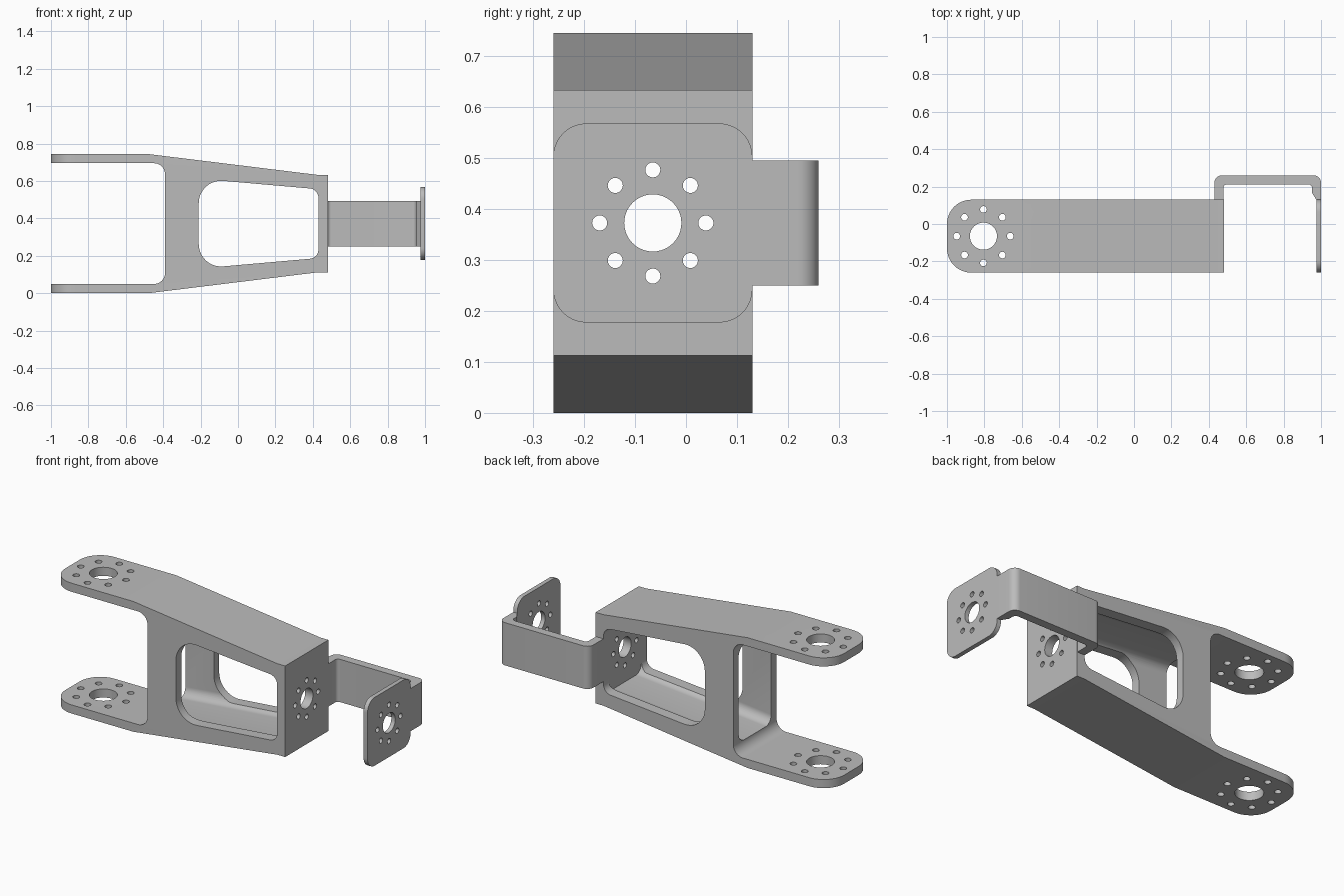
import bpy, bmesh, math
from mathutils import Vector

cube = bpy.data.objects.get("Cube")
if cube:
    bpy.data.objects.remove(cube, do_unlink=True)

MID_Z = 0.372    # symmetry plane between the two arms
MID_Y = -0.065   # middle of the arm width

metal = bpy.data.materials.new("grey metal")
metal.use_nodes = True
grey = (0.5, 0.5, 0.5, 1)
metal.diffuse_color = grey
metal.node_tree.nodes["Principled BSDF"].inputs["Base Color"].default_value = grey


def rounded(corners, steps=10):
    """Polygon whose corners (u, v, radius) are replaced by arcs."""
    out = []
    for i, corner in enumerate(corners):
        p = Vector(corner[:2])
        if len(corner) < 3:
            out.append(p)
            continue
        a = (Vector(corners[i - 1][:2]) - p).normalized()
        b = (Vector(corners[(i + 1) % len(corners)][:2]) - p).normalized()
        r, half = corner[2], a.angle(b) / 2
        centre = p + (a + b).normalized() * r / math.sin(half)
        start = p + a * r / math.tan(half) - centre
        end = p + b * r / math.tan(half) - centre
        sweep = start.angle_signed(end)
        for k in range(steps + 1):
            t = -sweep * k / steps
            out.append(centre + Vector((start.x * math.cos(t) - start.y * math.sin(t),
                                        start.x * math.sin(t) + start.y * math.cos(t))))
    return out


def mirrored(half):
    """Complete an outline of (u, height above middle, radius) below the middle."""
    low = [(c[0], -c[1], *c[2:]) for c in reversed(half)]
    return rounded([(c[0], c[1] + MID_Z, *c[2:]) for c in half + low])


def box_outline(u, v, hu, hv, r):
    return rounded([(u - hu, v - hv, r), (u + hu, v - hv, r),
                    (u + hu, v + hv, r), (u - hu, v + hv, r)])


def circle(u, v, r, n):
    return [(u + r * math.cos(math.tau * k / n), v + r * math.sin(math.tau * k / n))
            for k in range(n)]


def place(axis, p, d):
    return {"X": (d, p[0], p[1]), "Y": (p[0], d, p[1]), "Z": (p[0], p[1], d)}[axis]


def add_prism(bm, axis, near, far, a, b):
    """Bridge two matching outlines lying at depths a and b along an axis."""
    lo = [bm.verts.new(place(axis, p, a)) for p in near]
    hi = [bm.verts.new(place(axis, p, b)) for p in far]
    bm.faces.new(lo)
    bm.faces.new(hi[::-1])
    for i in range(len(lo)):
        j = (i + 1) % len(lo)
        bm.faces.new((lo[j], lo[i], hi[i], hi[j]))


def finish(name, bm):
    bmesh.ops.recalc_face_normals(bm, faces=bm.faces)
    mesh = bpy.data.meshes.new(name)
    bm.to_mesh(mesh)
    bm.free()
    mesh.materials.append(metal)
    obj = bpy.data.objects.new(name, mesh)
    bpy.context.collection.objects.link(obj)
    return obj


def prism(name, axis, outline, a, b, far=None):
    bm = bmesh.new()
    add_prism(bm, axis, outline, far or outline, a, b)
    return finish(name, bm)


def bolt_pattern(axis, u, v, bore, ring, bolt, a, b):
    """Large bore surrounded by eight bolt holes."""
    bm = bmesh.new()
    shapes = [circle(u, v, bore, 40)]
    shapes += [circle(x, y, bolt, 20) for x, y in circle(u, v, ring, 8)]
    for s in shapes:
        add_prism(bm, axis, s, s, a, b)
    return finish("hole_cutter", bm)


def select(obj):
    bpy.ops.object.select_all(action="DESELECT")
    obj.select_set(True)
    bpy.context.view_layer.objects.active = obj


def cut(obj, cutter, operation="DIFFERENCE"):
    select(obj)
    mod = obj.modifiers.new("cut", "BOOLEAN")
    mod.operation, mod.solver, mod.object = operation, "EXACT", cutter
    cutter.hide_render = True
    bpy.ops.object.modifier_apply(modifier=mod.name)
    bpy.data.objects.remove(cutter, do_unlink=True)


# Forked arm: side outline trimmed by a plan with rounded tips
arm = prism("forked_arm", "Y", mirrored([
    (-0.39, 0.323, 0.06), (-1.1, 0.323), (-1.1, 0.372),
    (-0.48, 0.372), (0.43, 0.26), (0.48, 0.26)]), -0.4, 0.3)
plan = prism("plan_cutter", "Z", rounded([
    (-1, -0.26, 0.13), (0.6, -0.26), (0.6, 0.13), (-1, 0.13, 0.13)]), -0.1, 0.9)
cut(arm, plan, "INTERSECT")

# Lengthwise tapered cavity, open towards the fork
cut(arm, prism("cavity_cutter", "X",
               box_outline(MID_Y, MID_Z, 0.147, 0.273, 0.05), -0.41, 0.431,
               box_outline(MID_Y, MID_Z, 0.147, 0.198, 0.05)))

# Side windows through both walls
cut(arm, prism("window_cutter", "Y", mirrored([
    (0.43, 0.184, 0.05), (-0.21, 0.24, 0.12)]), -0.5, 0.4))

# Pivot holes in both fork tips, then mounting holes in the end wall
cut(arm, bolt_pattern("Z", -0.805, MID_Y, 0.0725, 0.143, 0.018, -0.1, 0.9))
cut(arm, bolt_pattern("X", MID_Y, MID_Z, 0.056, 0.104, 0.0148, 0.4, 0.6))

# Bent strap leading from the end wall round to the far plate
strap = prism("bent_strap", "Z", rounded([
    (0.43, 0.13), (0.478, 0.13), (0.478, 0.212, 0.02), (0.952, 0.212, 0.02),
    (0.952, 0.165, 0.03), (0.975, 0.13), (1, 0.13), (1, 0.26, 0.04),
    (0.43, 0.26, 0.04)]), 0.25, 0.494)

# Far mounting plate with rounded corners
plate = prism("mounting_plate", "X",
              box_outline(MID_Y, MID_Z, 0.195, 0.195, 0.065), 0.975, 1)
cut(plate, bolt_pattern("X", MID_Y, MID_Z, 0.056, 0.104, 0.0148, 0.9, 1.1))

for part in (arm, strap, plate):
    select(part)
    bpy.ops.object.shade_smooth_by_angle(angle=math.radians(30))
